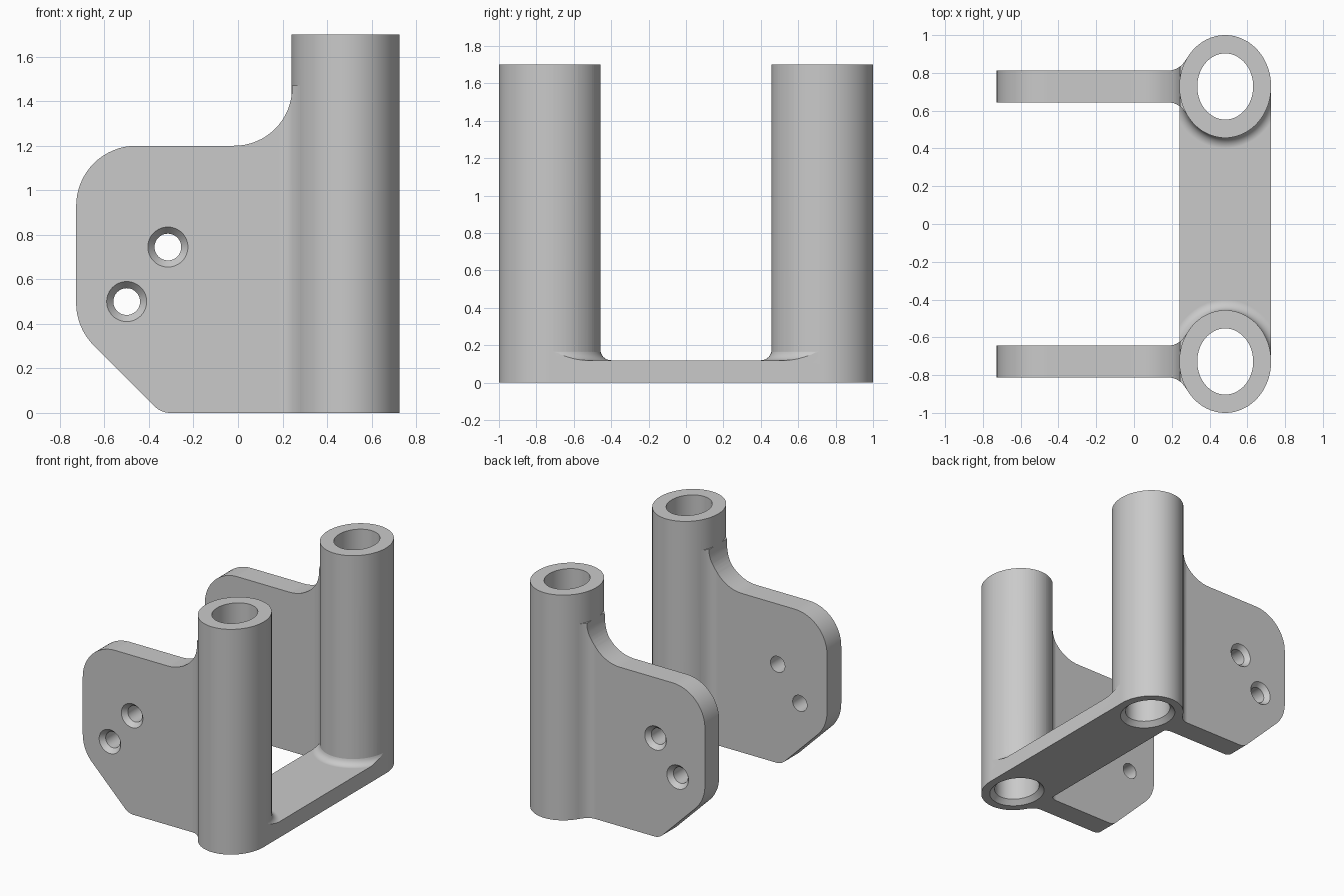
import bpy, bmesh, math
from mathutils import Matrix, Vector

if "Cube" in bpy.data.objects:
    bpy.data.objects.remove(bpy.data.objects["Cube"])

CX, CY = 0.483, 0.728        # tube axis
RX, RY = 0.243, 0.272        # outer tube radii
HX, HY = 0.148, 0.175        # bore radii
HEIGHT, BASE, HALF = 1.7, 0.12, 0.085
AXIS = Matrix.Translation((CX, CY, 0))

grey = bpy.data.materials.new("plain grey")
grey.use_nodes = True
grey.diffuse_color = (0.59, 0.59, 0.59, 1)
grey.node_tree.nodes["Principled BSDF"].inputs["Base Color"].default_value = grey.diffuse_color


def finish(name, bm):
    bmesh.ops.recalc_face_normals(bm, faces=bm.faces)
    mesh = bpy.data.meshes.new(name)
    bm.to_mesh(mesh)
    bm.free()
    mesh.materials.append(grey)
    obj = bpy.data.objects.new(name, mesh)
    bpy.context.collection.objects.link(obj)
    return obj


def loft(name, rings, matrix=AXIS, sides=96):
    """Solid through stacked ellipses given as (rx, ry, z)."""
    bm = bmesh.new()
    loops = []
    for rx, ry, z in rings:
        angles = [math.tau * i / sides for i in range(sides)]
        loops.append([bm.verts.new(matrix @ Vector((rx * math.cos(a), ry * math.sin(a), z)))
                      for a in angles])
    for low, high in zip(loops, loops[1:]):
        for i in range(sides):
            j = (i + 1) % sides
            bm.faces.new((low[i], low[j], high[j], high[i]))
    bm.faces.new(loops[0])
    bm.faces.new(loops[-1])
    return finish(name, bm)


def prism(name, points, offset):
    """Extrude a closed outline of 3D points."""
    bm = bmesh.new()
    face = bm.faces.new([bm.verts.new(p) for p in points])
    new = bmesh.ops.extrude_face_region(bm, geom=[face])["geom"]
    bmesh.ops.translate(bm, vec=offset, verts=[v for v in new if isinstance(v, bmesh.types.BMVert)])
    return finish(name, bm)


def box(name, low, high):
    (x0, y0, z0), (x1, y1, z1) = low, high
    return prism(name, [(x0, y0, z0), (x1, y0, z0), (x1, y1, z0), (x0, y1, z0)], (0, 0, z1 - z0))


def rounded(corners, steps=16):
    """Outline with a circular fillet at each (x, z, radius) corner."""
    out = []
    for i, (x, z, r) in enumerate(corners):
        p = Vector((x, z))
        if not r:
            out.append(p)
            continue
        a = (Vector(corners[i - 1][:2]) - p).normalized()
        b = (Vector(corners[(i + 1) % len(corners)][:2]) - p).normalized()
        half = math.acos(a.dot(b)) / 2
        centre = p + (a + b).normalized() * r / math.sin(half)
        start = p + a * r / math.tan(half) - centre
        end = p + b * r / math.tan(half) - centre
        for k in range(steps + 1):
            # Blend along the arc, then restore its radius
            t, sweep = k / steps, math.pi - 2 * half
            arc = start * math.sin((1 - t) * sweep) + end * math.sin(t * sweep)
            out.append(centre + arc.normalized() * r)
    return out


def combine(target, other, operation):
    mod = target.modifiers.new("combine", "BOOLEAN")
    mod.object, mod.operation, mod.solver = other, operation, "EXACT"
    bpy.context.view_layer.objects.active = target
    bpy.ops.object.modifier_apply(modifier=mod.name)
    bpy.data.objects.remove(other)


# Upright tube
bracket = loft("tube_bracket", [(RX, RY, 0), (RX, RY, HEIGHT)])

# Side plate outline, trimmed from a column that flares into the tube
plate = prism("side_plate", [(p.x, 0, p.y) for p in rounded([
    (-0.345, 0, 0.1), (-0.727, 0.382, 0.27), (-0.727, 1.2, 0.27),
    (0.243, 1.2, 0.26), (0.243, 1.47, 0), (CX, 1.47, 0), (CX, 0, 0)])], (0, 1.2, 0))
p0, p1, p2 = Vector((0.185, HALF)), Vector((0.24, HALF)), Vector((0.279, 0.148))
curve = [p0 * (1 - t) ** 2 + p1 * 2 * t * (1 - t) + p2 * t * t for t in [k / 8 for k in range(9)]]
side = [Vector((-0.9, HALF))] + curve + [Vector((0.6, p2.y))]
outline = [(p.x, CY + p.y, -0.1) for p in side] + [(p.x, CY - p.y, -0.1) for p in reversed(side)]
combine(plate, prism("flare", outline, (0, 0, 2)), "INTERSECT")
combine(bracket, plate, "UNION")

# Cross base, built past the middle and trimmed later
X0, X1 = CX - RX + 0.0005, CX + RX - 0.0005
combine(bracket, box("cross_base", (X0, -0.2, 0), (X1, CY, BASE)), "UNION")

# Fillet between the tube and the base
R = 0.055
rings = [(RX + R, RY + R, 0.06)]
for k in range(9):
    a = math.pi / 2 * k / 8
    grow = R * (1 - math.sin(a)) - 0.001 * k / 8
    rings.append((RX + grow, RY + grow, BASE + R * (1 - math.cos(a))))
skirt = loft("base_fillet", rings)
combine(skirt, box("fillet_limit", (X0, 0.2, 0.03), (X1, CY, 0.5)), "INTERSECT")
combine(bracket, skirt, "UNION")

# Bore with a chamfered bottom opening
C = 0.035
combine(bracket, loft("bore", [(HX + 2 * C, HY + 2 * C, -C), (HX, HY, C), (HX, HY, 2)]), "DIFFERENCE")

# Countersunk screw holes, opening outwards
for x, z in ((-0.315, 0.745), (-0.5, 0.5)):
    place = Matrix.Translation((x, CY + HALF, z)) @ Matrix.Rotation(-math.pi / 2, 4, "X")
    hole = loft("screw_hole", [(0.06, 0.06, -0.3), (0.06, 0.06, -0.035),
                               (0.09, 0.09, 0), (0.09, 0.09, 0.1)], place, 48)
    combine(bracket, hole, "DIFFERENCE")

# Trim at the middle and mirror to the other side
bm = bmesh.new()
bm.from_mesh(bracket.data)
bmesh.ops.bisect_plane(bm, geom=bm.verts[:] + bm.edges[:] + bm.faces[:], dist=1e-5,
                       plane_co=(0, 0, 0), plane_no=(0, 1, 0), clear_inner=True)
bm.to_mesh(bracket.data)
bm.free()
mirror = bracket.modifiers.new("mirror", "MIRROR")
mirror.use_axis = (False, True, False)
bpy.context.view_layer.objects.active = bracket
bracket.select_set(True)
bpy.ops.object.modifier_apply(modifier=mirror.name)

# Smooth curves, crisp edges
bpy.ops.object.shade_smooth_by_angle(angle=math.radians(25))
weighted = bracket.modifiers.new("weighted_normals", "WEIGHTED_NORMAL")
weighted.keep_sharp = True
